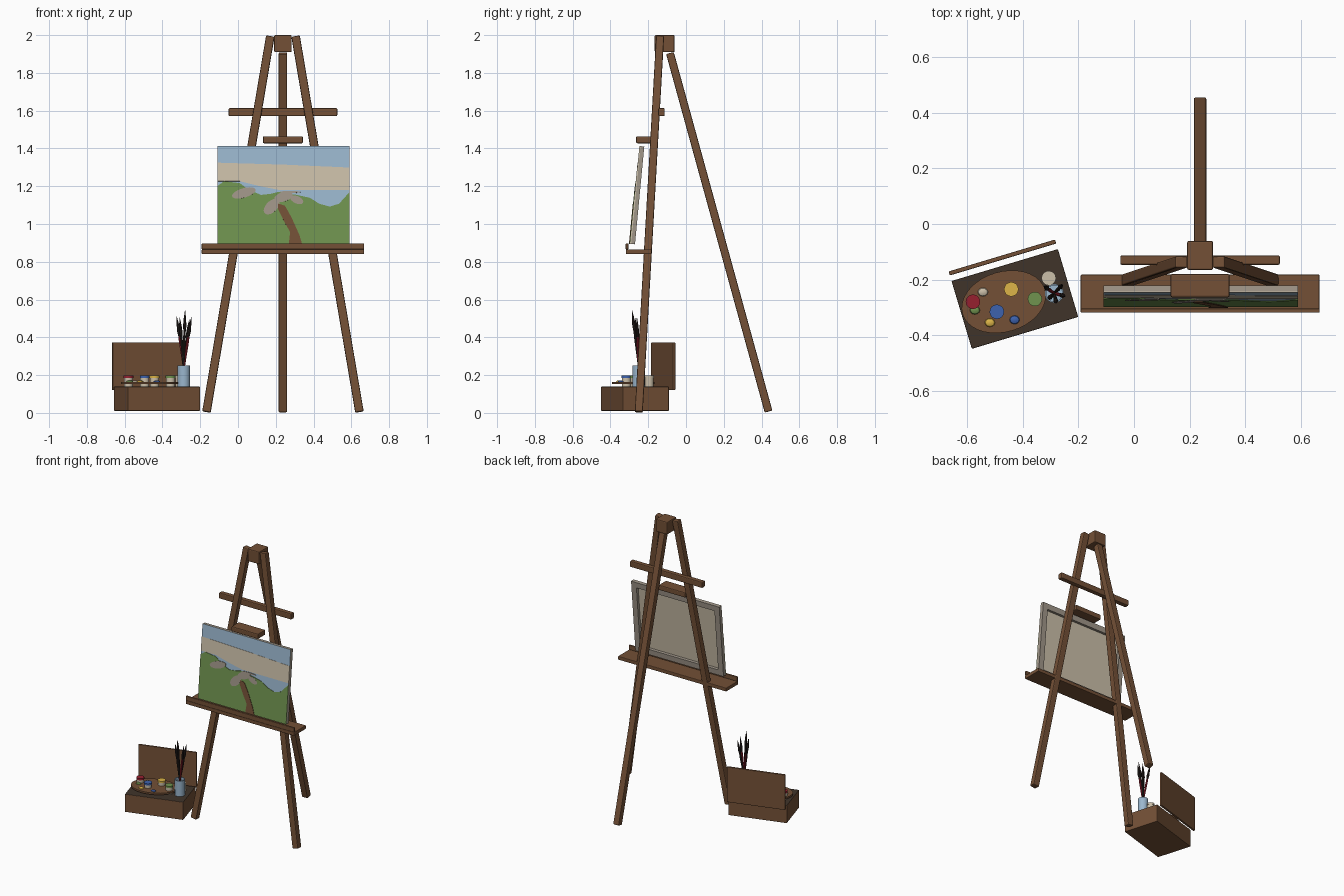
import bpy, bmesh
from math import sin, cos, pi, radians
from mathutils import Matrix, Vector

cube = bpy.data.objects.get("Cube")
if cube:
    bpy.data.objects.remove(cube, do_unlink=True)


def material(name, hexcode):
    srgb = [int(hexcode[i:i + 2], 16) / 255 for i in (0, 2, 4)]
    col = [c / 12.92 if c < 0.04 else ((c + 0.055) / 1.055) ** 2.4 for c in srgb] + [1]
    m = bpy.data.materials.new(name)
    m.use_nodes = True
    m.diffuse_color = col
    m.node_tree.nodes["Principled BSDF"].inputs["Base Color"].default_value = col
    return m


WOOD = material("wood brown", "735036")
DARK = material("dark brown", "40342A")
SKY = material("sky blue", "9BB7CE")
CREAM = material("cream", "CBBFA9")
GREEN = material("leaf green", "70934F")
GREY = material("stone grey", "A09689")
YELLOW = material("yellow", "DDB548")
RED = material("dark red", "96202F")
BLUE = material("blue", "3D62AE")
BLACK = material("brush black", "2A2220")
round_parts = []


def finish(name, bm, mats, matrix=Matrix(), bevel=0):
    bmesh.ops.recalc_face_normals(bm, faces=bm.faces)
    mesh = bpy.data.meshes.new(name)
    bm.to_mesh(mesh)
    bm.free()
    for m in mats:
        mesh.materials.append(m)
    ob = bpy.data.objects.new(name, mesh)
    bpy.context.collection.objects.link(ob)
    ob.matrix_world = matrix
    if bevel:
        mod = ob.modifiers.new("soft edges", "BEVEL")
        mod.width = bevel
        mod.segments = 2
    return ob


def box(name, centre, size, mats, frame=Matrix(), bevel=0.006, rule=None):
    bm = bmesh.new()
    bmesh.ops.create_cube(bm, size=1)
    bmesh.ops.scale(bm, vec=size, verts=bm.verts)
    bm.normal_update()
    for f in bm.faces:
        if rule and rule(f.normal):
            f.material_index = 1
    return finish(name, bm, mats, frame @ Matrix.Translation(centre), bevel)


def axis_frame(a, b):
    """Frame at a whose z axis points to b and whose x axis stays near world x."""
    z = (b - a).normalized()
    x = Vector((1, 0, 0))
    x = (x - z * x.dot(z)).normalized()
    rot = Matrix((x, z.cross(x), z)).transposed().to_4x4()
    return Matrix.Translation(a) @ rot


def beam(name, a, b, width, depth):
    a, b = Vector(a), Vector(b)
    length = (b - a).length
    box(name, (0, 0, length / 2), (width, depth, length), [WOOD], axis_frame(a, b))


def lathe(name, profile, mat, matrix, sides=20, stretch=1):
    bm = bmesh.new()
    rings = [[bm.verts.new((r * cos(2 * pi * i / sides), r * stretch * sin(2 * pi * i / sides), z))
              for i in range(sides)] for r, z in profile]
    for low, high in zip(rings, rings[1:]):
        for i in range(sides):
            j = (i + 1) % sides
            bm.faces.new((low[i], low[j], high[j], high[i]))
    bmesh.ops.remove_doubles(bm, verts=bm.verts, dist=0.0001)
    round_parts.append(finish(name, bm, [mat], matrix))


def disc(radius, height):
    return [(0, 0), (radius, 0), (radius, height), (0, height)]


# Easel legs, head block and bars
MID = 0.238
for side, tag in ((1, "left"), (-1, "right")):
    beam("front_leg_" + tag, (MID + side * 0.405, -0.25, 0.005),
         (MID + side * 0.067, -0.137, 1.994), 0.045, 0.042)
beam("back_leg", (MID, 0.437, 0.007), (MID, -0.085, 1.905), 0.045, 0.042)
box("head_block", (MID, -0.113, 1.955), (0.093, 0.105, 0.09), [WOOD])
box("upper_crossbar", (MID, -0.13, 1.592), (0.575, 0.034, 0.043), [WOOD])
box("canvas_clamp", (MID, -0.222, 1.446), (0.212, 0.084, 0.037), [WOOD])
box("tray", (MID, -0.25, 0.853), (0.86, 0.136, 0.026), [WOOD], bevel=0.004)
box("tray_lip", (MID, -0.312, 0.882), (0.86, 0.014, 0.032), [WOOD], bevel=0.003)

# Canvas: painted panel on a stretcher frame, leaning back
W, H, BAR = 0.70, 0.52, 0.04
lean = Matrix.Translation((0.241, -0.296, 0.895)) @ Matrix.Rotation(-0.095, 4, "X")
box("canvas_panel", (0, 0.003, H / 2), (W, 0.006, H), [CREAM, SKY], lean, 0, lambda n: n.y < -0.5)
for s in (-1, 1):
    box("stretcher_side", (s * (W - BAR) / 2, 0.015, H / 2), (BAR, 0.022, H), [GREY], lean, 0)
    box("stretcher_rail", (0, 0.015, H / 2 + s * (H - BAR) / 2),
        (W - 2 * BAR, 0.022, BAR), [GREY], lean, 0)


def paint(name, points, mat, layer):
    """Thin plate on the canvas; points are percentages of its width and height."""
    bm = bmesh.new()
    face = bm.faces.new([bm.verts.new(((u / 100 - 0.5) * W, 0, v / 100 * H)) for u, v in points])
    new = bmesh.ops.extrude_face_region(bm, geom=[face])["geom"]
    verts = [g for g in new if isinstance(g, bmesh.types.BMVert)]
    bmesh.ops.translate(bm, verts=verts, vec=(0, -0.0015 * layer, 0))
    finish(name, bm, [mat], lean)


def oval(u, v, ru, rv, tilt=0):
    steps = [2 * pi * i / 18 for i in range(18)]
    return [(u + ru * cos(t), v + rv * sin(t) + tilt * cos(t)) for t in steps]


paint("painted_cloud", [(0, 83), (50, 81), (100, 78), (100, 55), (47, 55), (32, 59), (17, 64), (0, 64)],
      CREAM, 1)
paint("painted_hills", [(0, 0), (100, 0), (100, 53), (92, 41), (85, 38), (77, 41), (70, 47), (60, 50),
                        (46, 53), (40, 51), (33, 50), (24, 55), (17, 62), (5, 64), (0, 59)], GREEN, 2)
for blob in ((20, 52, 9, 5, 3), (41, 38, 6, 7, 4), (50, 48, 7, 5, 2), (60, 45, 5, 4, -2), (55, 53, 8, 1)):
    paint("painted_rock", oval(*blob), GREY, 3)
paint("painted_path", [(46, 41), (51, 39), (56, 27), (62, 9), (64, 0), (54, 0), (55, 12), (50, 24),
                       (46, 35)], WOOD, 4)

# Paint box with a dark top and an upright lid
turn = Matrix.Translation((-0.429, -0.27, 0)) @ Matrix.Rotation(radians(16.7), 4, "Z")
box("paint_box", (0, 0, 0.075), (0.40, 0.255, 0.128), [WOOD, DARK], turn, 0.003, lambda n: n.z > 0.5)
box("paint_box_lid", (0, 0.156, 0.247), (0.40, 0.015, 0.252), [WOOD], turn, 0.003)

# Palette with paint dabs
spot = Matrix.Translation
lathe("palette", disc(0.155, 0.012), WOOD, spot((-0.469, -0.28, 0.152))
      @ Matrix.Rotation(radians(16.7), 4, "Z"), 36, 0.7)
dab = [(0.019, 0), (0.016, 0.005), (0.009, 0.008), (0, 0.009)]
for x, y, mat in ((-0.544, -0.245, CREAM), (-0.573, -0.31, GREEN),
                  (-0.519, -0.355, YELLOW), (-0.43, -0.345, BLUE)):
    lathe("paint_dab", dab, mat, spot((x, y, 0.163)), 12, 0.85)

# Paint pots with coloured tops
for x, y, mat in ((-0.58, -0.28, RED), (-0.494, -0.316, BLUE), (-0.442, -0.235, YELLOW),
                  (-0.357, -0.27, GREEN), (-0.307, -0.195, CREAM)):
    lathe("paint_pot", disc(0.024, 0.047), CREAM, spot((x, y, 0.139)))
    lathe("paint_pot_top", disc(0.026, 0.012), mat, spot((x, y, 0.186)))

# Water jar and brushes
jar = Vector((-0.287, -0.25, 0.139))
lathe("water_jar", [(0, 0), (0.033, 0), (0.034, 0.112), (0.029, 0.112), (0.029, 0.092), (0, 0.092)],
      SKY, spot(jar), 24)
handle = [(0, 0), (0.004, 0), (0.007, 0.24), (0.006, 0.27)]
bristle = [(0.006, 0.27), (0.009, 0.30), (0.006, 0.34), (0, 0.385)]
for dx, dy, top, mat in ((-0.038, 0.027, 0.375, RED), (-0.022, -0.02, 0.37, BLACK),
                         (0.007, -0.036, 0.41, BLACK), (0.04, -0.01, 0.37, RED),
                         (0.03, 0.033, 0.36, BLACK)):
    base = jar + Vector((-dx / 3, -dy / 3, 0.01))
    tip = jar + Vector((dx, dy, top))
    grow = Matrix.Scale((tip - base).length / 0.385, 4, (0, 0, 1))
    stand = axis_frame(base, tip) @ grow
    lathe("brush_handle", handle, mat, stand, 8)
    lathe("brush_bristles", bristle, BLACK, stand, 8)

# Smooth the round parts, keeping rims sharp
bpy.ops.object.select_all(action="DESELECT")
for ob in round_parts:
    ob.select_set(True)
bpy.context.view_layer.objects.active = round_parts[0]
bpy.ops.object.shade_smooth_by_angle()
